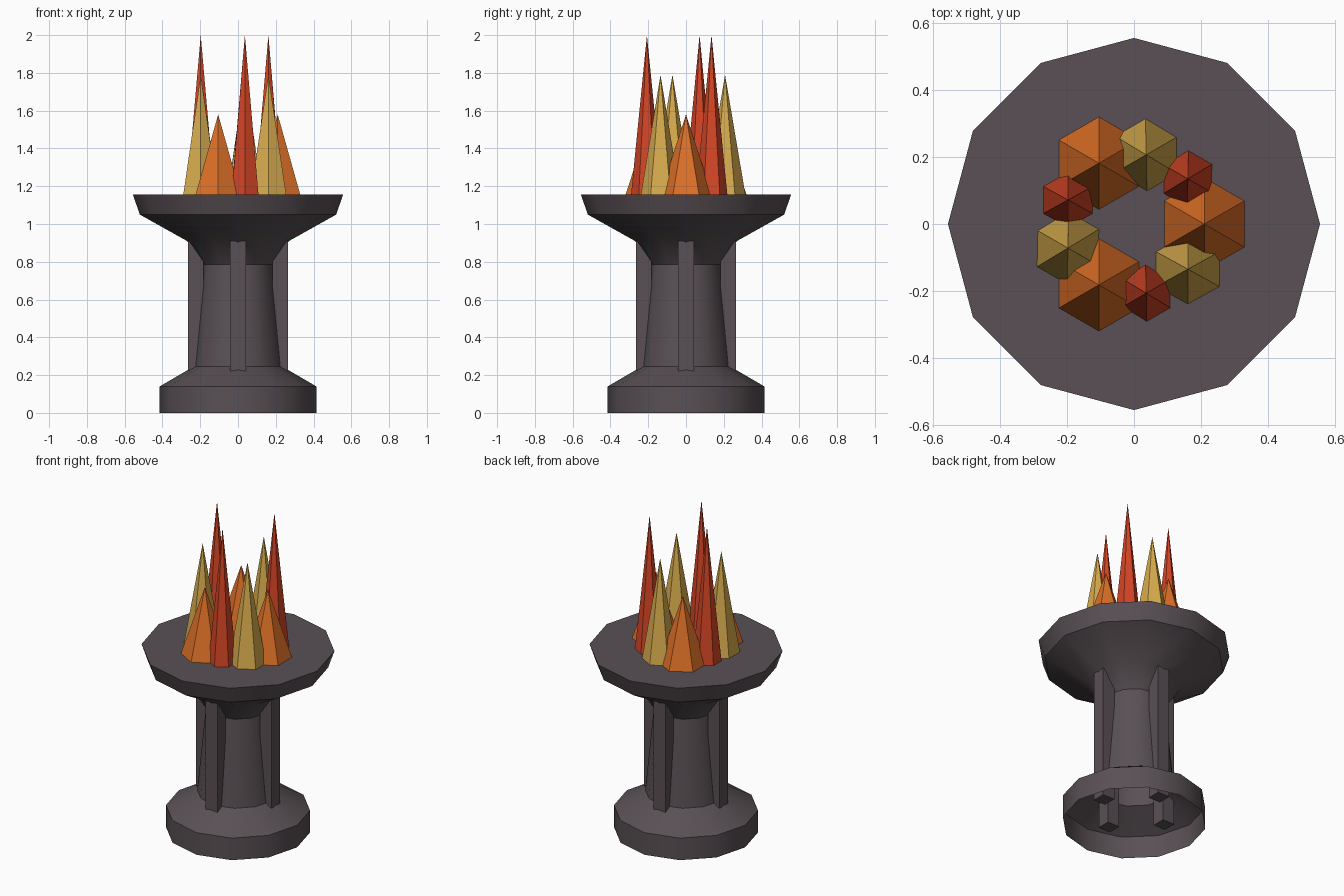
import bpy, bmesh
from math import pi, sin, cos, radians
from mathutils import Matrix

if "Cube" in bpy.data.objects:
    bpy.data.objects.remove(bpy.data.objects["Cube"])


def material(name, rgb):
    m = bpy.data.materials.new(name)
    m.use_nodes = True
    color = (*rgb, 1)
    m.diffuse_color = color
    m.node_tree.nodes["Principled BSDF"].inputs["Base Color"].default_value = color
    return m


def finish(name, bm, mat):
    bmesh.ops.recalc_face_normals(bm, faces=bm.faces)
    mesh = bpy.data.meshes.new(name)
    bm.to_mesh(mesh)
    bm.free()
    mesh.materials.append(mat)
    obj = bpy.data.objects.new(name, mesh)
    bpy.context.collection.objects.link(obj)
    return obj


stone = material("dark stone", (0.10, 0.08, 0.09))
orange = material("flame orange", (0.72, 0.16, 0.02))
yellow = material("flame yellow", (0.68, 0.41, 0.075))
red = material("flame red", (0.67, 0.06, 0.019))

# Pedestal and bowl: one turned twelve-sided shell, open underneath
SIDES = 12
RIM_Z = 1.155
profile = [(0.415, 0), (0.415, 0.14), (0.235, 0.245), (0.183, 0.785),
           (0.27, 0.91), (0.52, 1.05), (0.556, RIM_Z)]
bm = bmesh.new()
rings = [[bm.verts.new((r * cos(2 * pi * i / SIDES), r * sin(2 * pi * i / SIDES), z))
          for i in range(SIDES)] for r, z in profile]
for low, high in zip(rings, rings[1:]):
    for i in range(SIDES):
        j = (i + 1) % SIDES
        bm.faces.new((low[i], low[j], high[j], high[i]))
bm.faces.new(rings[-1])
pedestal = finish("pedestal", bm, stone)
bpy.ops.object.select_all(action="DESELECT")
pedestal.select_set(True)
bpy.context.view_layer.objects.active = pedestal
bpy.ops.object.shade_smooth_by_angle(angle=radians(35))

# Four upright ribs around the column, running down into the hollow base
for k, side in enumerate(("left", "back", "right", "front")):
    bm = bmesh.new()
    place = (Matrix.Rotation(k * pi / 2, 4, "Z")
             @ Matrix.Translation((0.224, 0, 0.49))
             @ Matrix.Diagonal((0.083, 0.083, 0.84, 1)))
    bmesh.ops.create_cube(bm, size=1, matrix=place)
    finish(side + "_rib", bm, stone)


# Flames: three rings of three six-sided spikes
def flame_ring(name, mat, start, width, depth, tip):
    height = tip - RIM_Z
    for k in range(3):
        bm = bmesh.new()
        angle = radians(start)
        place = (Matrix.Rotation(k * 2 * pi / 3, 4, "Z")
                 @ Matrix.Translation((0.21 * cos(angle), 0.21 * sin(angle), RIM_Z + height / 2))
                 @ Matrix.Diagonal((width, depth, height, 1))
                 @ Matrix.Rotation(pi / 2, 4, "Z"))
        bmesh.ops.create_cone(bm, cap_ends=True, segments=6, radius1=1, radius2=0,
                              depth=1, matrix=place)
        # Turn the hexagon so that a corner points along y
        bmesh.ops.remove_doubles(bm, verts=bm.verts, dist=0.0001)
        base = [v for v in bm.verts if v.co.z < RIM_Z + 0.01]
        center = sum((v.co for v in base), base[0].co * 0) / len(base)
        if max(v.co.y for v in base) - center.y < depth * 0.93:
            bmesh.ops.rotate(bm, verts=base, cent=center,
                             matrix=Matrix.Rotation(pi / 6, 3, "Z"))
        finish(f"{name}_{k + 1}", bm, mat)


flame_ring("short_flame", orange, 0, 0.138, 0.138, 1.58)
flame_ring("middle_flame", yellow, 80, 0.104, 0.109, 1.79)
flame_ring("tall_flame", red, -80, 0.081, 0.085, 2.0)
